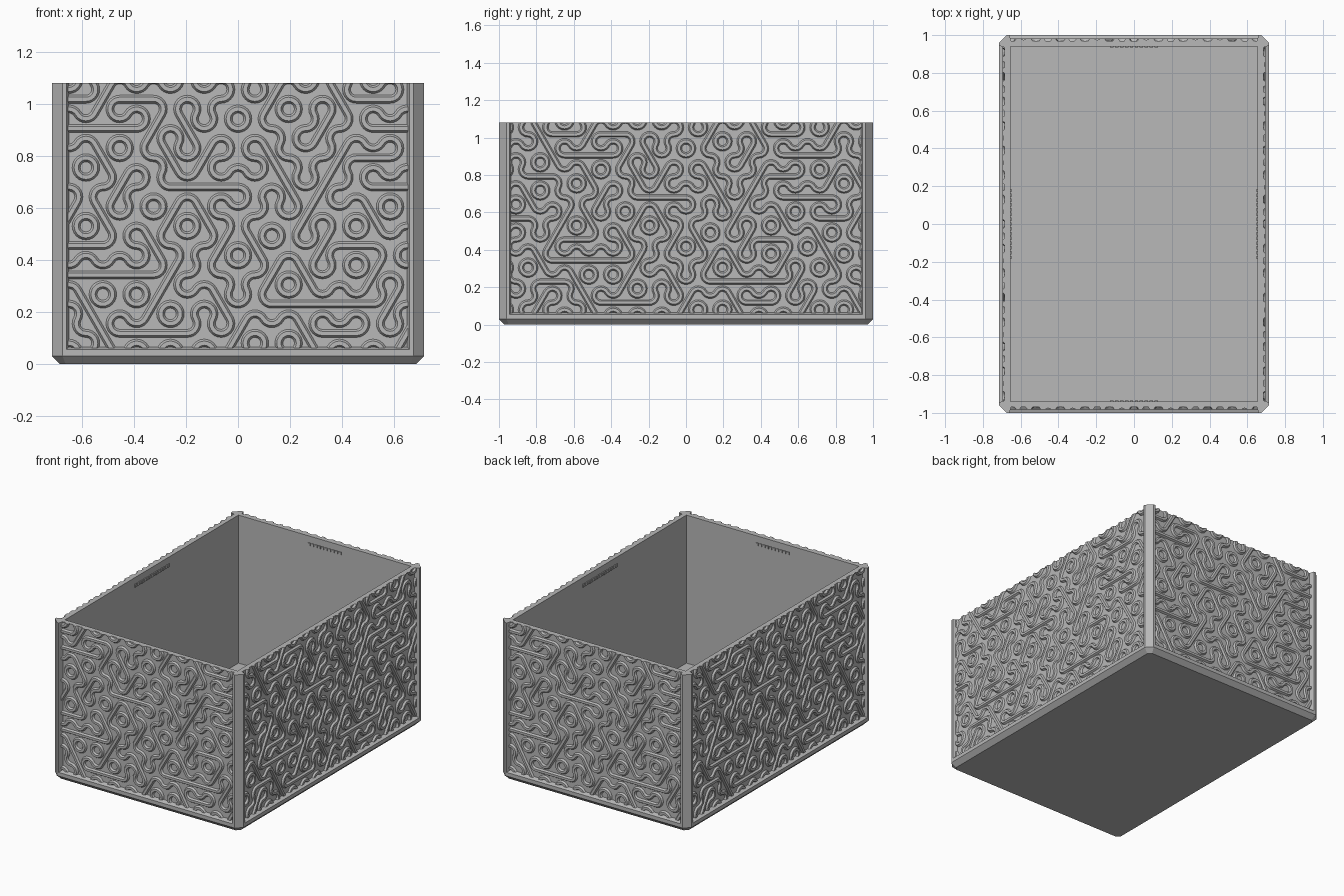
import bpy, bmesh, math
from mathutils import Matrix, Vector

cube = bpy.data.objects.get("Cube")
if cube:
    bpy.data.objects.remove(cube, do_unlink=True)

HX, HY, TOP = 0.715, 1.0, 1.08      # half width, half depth, height
CHAMFER, WALL, RECESS = 0.04, 0.06, 0.03
RAIL = 0.065                        # top of the bottom rail and floor
SIDE = 0.075                        # side of one hexagonal tile

grey = bpy.data.materials.new("grey plastic")
grey.use_nodes = True
grey.diffuse_color = (0.48, 0.48, 0.48, 1)
grey.node_tree.nodes["Principled BSDF"].inputs["Base Color"].default_value = grey.diffuse_color


def finish(name, bm):
    bmesh.ops.recalc_face_normals(bm, faces=bm.faces)
    mesh = bpy.data.meshes.new(name)
    bm.to_mesh(mesh)
    bm.free()
    mesh.materials.append(grey)
    obj = bpy.data.objects.new(name, mesh)
    bpy.context.collection.objects.link(obj)
    return obj


def loft(name, loops, capped=True):
    """Join loops of points with quads; cap the ends or close into a ring."""
    bm = bmesh.new()
    rings = [[bm.verts.new(p) for p in loop] for loop in loops]
    pairs = list(zip(rings, rings[1:]))
    if capped:
        bm.faces.new(rings[0])
        bm.faces.new(rings[-1])
    else:
        pairs.append((rings[-1], rings[0]))
    for a, b in pairs:
        for i in range(len(a)):
            j = (i + 1) % len(a)
            bm.faces.new((a[i], a[j], b[j], b[i]))
    return finish(name, bm)


def rect(inset, z):
    x, y = HX - inset, HY - inset
    return [(-x, -y, z), (x, -y, z), (x, y, z), (-x, y, z)]


def octagon(inset, z):
    x, y = HX - inset, HY - inset
    c = max(CHAMFER - inset * (2 - math.sqrt(2)), 0.01)
    return [(-x + c, -y, z), (x - c, -y, z), (x, -y + c, z), (x, y - c, z),
            (x - c, y, z), (-x + c, y, z), (-x, y - c, z), (-x, -y + c, z)]


# Base: chamfered bottom, rail round the foot, and floor
loft("base", [octagon(0.03, 0), octagon(0, 0.03), octagon(0, RAIL - 0.01),
              octagon(RECESS, RAIL)])

# Walls: a plain rectangular tube, open at the top
loft("walls", [rect(RECESS, 0.04), rect(RECESS, TOP), rect(WALL, TOP), rect(WALL, 0.04)],
     capped=False)

# Corner posts: chamfered outside, bevelled towards the panels
plan = [(0, 0.055), (0, CHAMFER), (CHAMFER, 0), (0.055, 0),
        (0.065, RECESS), (0.05, 0.05), (RECESS, 0.065)]
for y_name, sy in (("front", -1), ("back", 1)):
    for x_name, sx in (("right", -1), ("left", 1)):
        loft(f"{y_name}_{x_name}_post",
             [[(sx * (HX - a), sy * (HY - b), z) for a, b in plan] for z in (RAIL - 0.01, TOP)])

# Relief tiles, bottom row first: H, F, B are straight (level, rising, falling)
# with two arcs beside them; A and V are three arcs round alternate corners
ROWS = ["VAVHVAHVAVHAVHAVVA",
        "BAFVBHHVFABHVFABV",
        "FVAHBVFABVHHHFAVBA",
        "VABHHHFVAFBVFABVH",
        "BAVFHVBAFBVFHABVAF",
        "VHAFBVFBAVFABVHFA",
        "AFBVAFVHHABFVHHAVB",
        "FVHABVBFVBAFHVFBA",
        "VFABHHFBVVAFVHHVBA",
        "AVBHFHAAVFABHVFAB",
        "HVFABVHAVBHFAVBHAV"]
TILES = {"H": (0, (90, 270)), "F": (60, (150, 330)), "B": (120, (30, 210)),
         "A": (None, (90, 210, 330)), "V": (None, (30, 150, 270))}
PROFILE = [(-0.018, -0.004), (-0.008, 0.012), (0.008, 0.012), (0.018, -0.004)]
ARC_STEPS = 8


def polar(angle, r):
    a = math.radians(angle)
    return Vector((math.cos(a) * r, math.sin(a) * r))


def sweep(bm, sections):
    """Closed ridge through sections of (u, v, height), facing -y."""
    rings = [[bm.verts.new((p.x, -h, p.y)) for p, h in s] for s in sections]
    for a, b in zip(rings, rings[1:]):
        for i in range(len(a)):
            j = (i + 1) % len(a)
            bm.faces.new((a[i], a[j], b[j], b[i]))


def add_tile(bm, centre, kind):
    line, corners = TILES[kind]
    if line is not None:
        reach = SIDE * math.sqrt(3) / 2
        sweep(bm, [[(centre + polar(line, t) + polar(line + 90, o), h) for o, h in PROFILE]
                   for t in (-reach, reach)])
    for corner in corners:
        hub = centre + polar(corner, SIDE)
        angles = [corner + 120 + 120 * i / ARC_STEPS for i in range(ARC_STEPS + 1)]
        sweep(bm, [[(hub + polar(a, SIDE / 2 + o), h) for o, h in PROFILE] for a in angles])


def cut(bm, point, normal, fill=False):
    geom = bm.verts[:] + bm.edges[:] + bm.faces[:]
    res = bmesh.ops.bisect_plane(bm, geom=geom, plane_co=point, plane_no=normal,
                                 clear_outer=True)
    if fill:
        edges = [e for e in res["geom_cut"] if isinstance(e, bmesh.types.BMEdge)]
        bmesh.ops.edgenet_fill(bm, edges=edges)


def relief(name, half, distance, turn):
    bm = bmesh.new()
    pitch = SIDE * math.sqrt(3)
    for k, row in enumerate(ROWS):
        for i, kind in enumerate(row):
            u = (i - (len(row) - 1) / 2) * pitch
            if abs(u) < half + pitch:
                add_tile(bm, Vector((u, 0.005 + 1.5 * SIDE * k)), kind)
    bmesh.ops.remove_doubles(bm, verts=bm.verts, dist=0.0002)
    cut(bm, (half, 0, 0), (1, 0, 0))
    cut(bm, (-half, 0, 0), (-1, 0, 0))
    cut(bm, (0, 0, RAIL - 0.003), (0, 0, -1))
    cut(bm, (0, 0, TOP), (0, 0, 1), fill=True)
    place = Matrix.Rotation(turn, 4, "Z") @ Matrix.Translation((0, -distance, 0))
    bmesh.ops.transform(bm, matrix=place, verts=bm.verts)
    finish(name, bm)


def catch(name, half, distance, turn):
    """Thin toothed strip on the inside of a wall, near the rim."""
    bm = bmesh.new()
    count = round(half / 0.0125)
    for i in range(count):
        u = (i + 0.5) * 2 * half / count - half
        size = Matrix.Diagonal((0.018, 0.012, 0.02, 1))
        bmesh.ops.create_cube(bm, size=1,
                              matrix=Matrix.Translation((u, -distance, TOP - 0.055)) @ size)
    bmesh.ops.transform(bm, matrix=Matrix.Rotation(turn, 4, "Z"), verts=bm.verts)
    finish(name, bm)


# Each wall gets the same relief outside and a catch strip inside
for i, side in enumerate(("front", "left", "back", "right")):
    across, out, strip = ((HX, HY, 0.13), (HY, HX, 0.19))[i % 2]
    turn = i * math.pi / 2
    relief(side + "_relief", across - 0.058, out - RECESS, turn)
    catch(side + "_catch", strip, out - WALL, turn)
